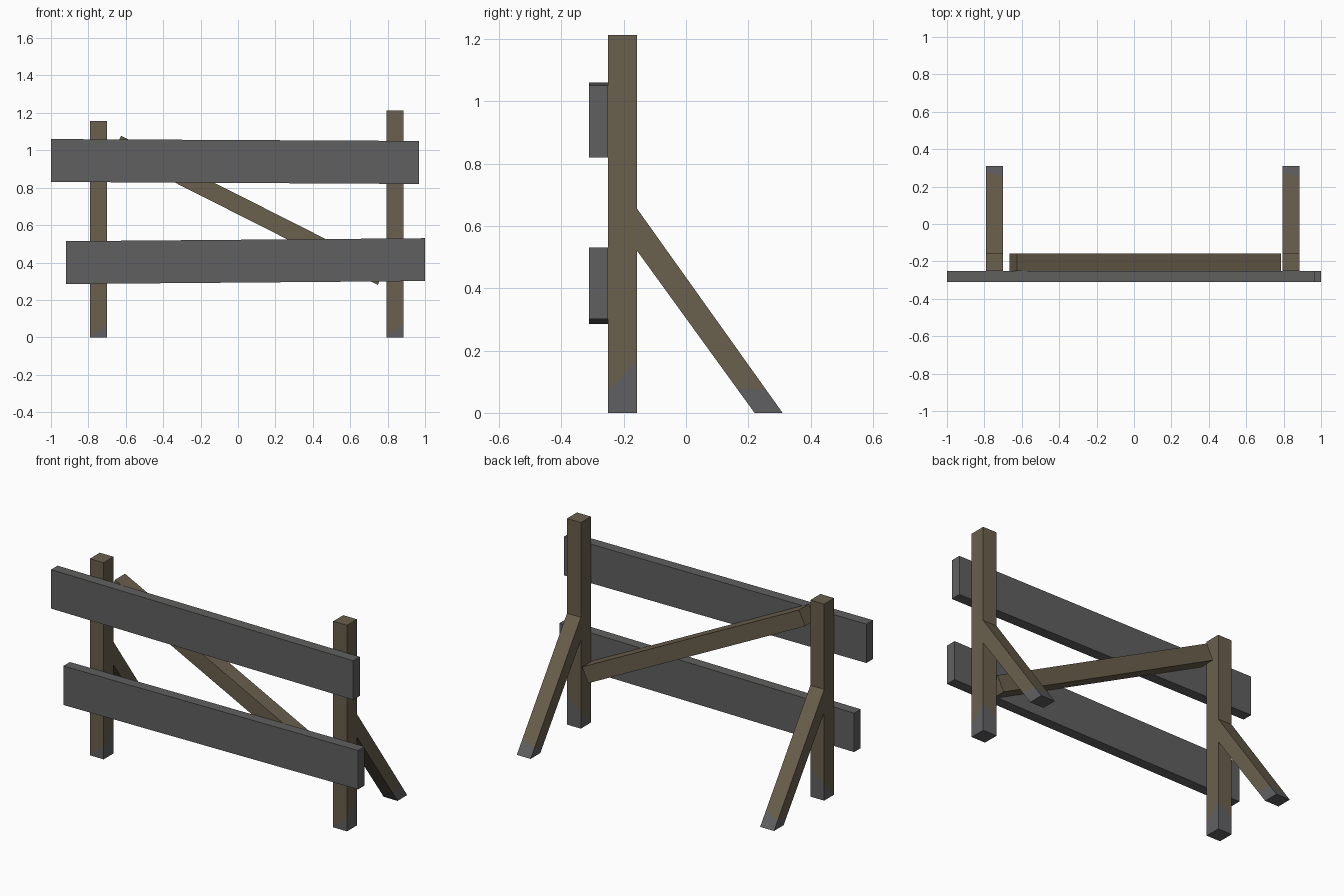
import bpy, bmesh
from mathutils import Vector

if "Cube" in bpy.data.objects:
    bpy.data.objects.remove(bpy.data.objects["Cube"])


def material(name, rgb):
    m = bpy.data.materials.new(name)
    m.diffuse_color = (*rgb, 1)
    m.use_nodes = True
    m.node_tree.nodes["Principled BSDF"].inputs["Base Color"].default_value = m.diffuse_color
    return m


brown = material("brown wood", (0.142, 0.115, 0.073))
grey = material("grey plank", (0.117, 0.116, 0.115))
foot_grey = material("weathered grey", (0.118, 0.117, 0.122))


def prism(name, profile, axis, a, b, mats, stain=None):
    """Extrude a profile from a to b along x (profile y,z) or y (profile x,z).
    stain = (point, normal): faces below that plane take the second material."""
    bm = bmesh.new()

    def co(p, t):
        return (t, p[0], p[1]) if axis == "x" else (p[0], t, p[1])

    rings = [[bm.verts.new(co(p, t)) for p in profile] for t in (a, b)]
    n = len(profile)
    bm.faces.new(rings[0])
    bm.faces.new(rings[1][::-1])
    for i in range(n):
        j = (i + 1) % n
        bm.faces.new((rings[0][i], rings[1][i], rings[1][j], rings[0][j]))
    if stain:
        point, normal = Vector(stain[0]), Vector(stain[1])
        bmesh.ops.bisect_plane(bm, geom=bm.verts[:] + bm.edges[:] + bm.faces[:],
                               plane_co=point, plane_no=normal)
        for f in bm.faces:
            if (f.calc_center_median() - point).dot(normal) < 0:
                f.material_index = 1
    bmesh.ops.recalc_face_normals(bm, faces=bm.faces[:])
    me = bpy.data.meshes.new(name)
    bm.to_mesh(me)
    bm.free()
    for m in mats:
        me.materials.append(m)
    ob = bpy.data.objects.new(name, me)
    bpy.context.collection.objects.link(ob)
    return ob


FRONT, BACK = -0.25, -0.157

# Posts with slanted weathered feet, and their rear braces
for side, x0, x1, top in (("left", -0.79, -0.70, 1.157), ("right", 0.795, 0.885, 1.213)):
    prism(side + "_post", [(FRONT, 0), (BACK, 0), (BACK, top), (FRONT, top)],
          "x", x0, x1, (brown, foot_grey), ((x1, FRONT, 0.07), (-0.75, -1.05, 1)))
    prism(side + "_rear_brace", [(BACK, 0.655), (BACK, 0.52), (0.22, 0), (0.31, 0)],
          "x", x0, x1, (brown, foot_grey), ((x0, 0.25, 0.05), (-0.3, 0, 1)))

# Diagonal brace between the posts
prism("diagonal_brace", [(-0.665, 0.993), (-0.625, 1.078), (0.787, 0.365), (0.747, 0.28)],
      "y", FRONT, BACK - 0.001, (brown,))

# Front planks, slightly crooked
prism("upper_plank", [(-1.0, 0.831), (0.968, 0.82), (0.968, 1.05), (-1.0, 1.06)],
      "y", -0.311, FRONT, (grey,))
prism("lower_plank", [(-0.92, 0.285), (1.0, 0.301), (1.0, 0.53), (-0.92, 0.514)],
      "y", -0.311, FRONT, (grey,))
